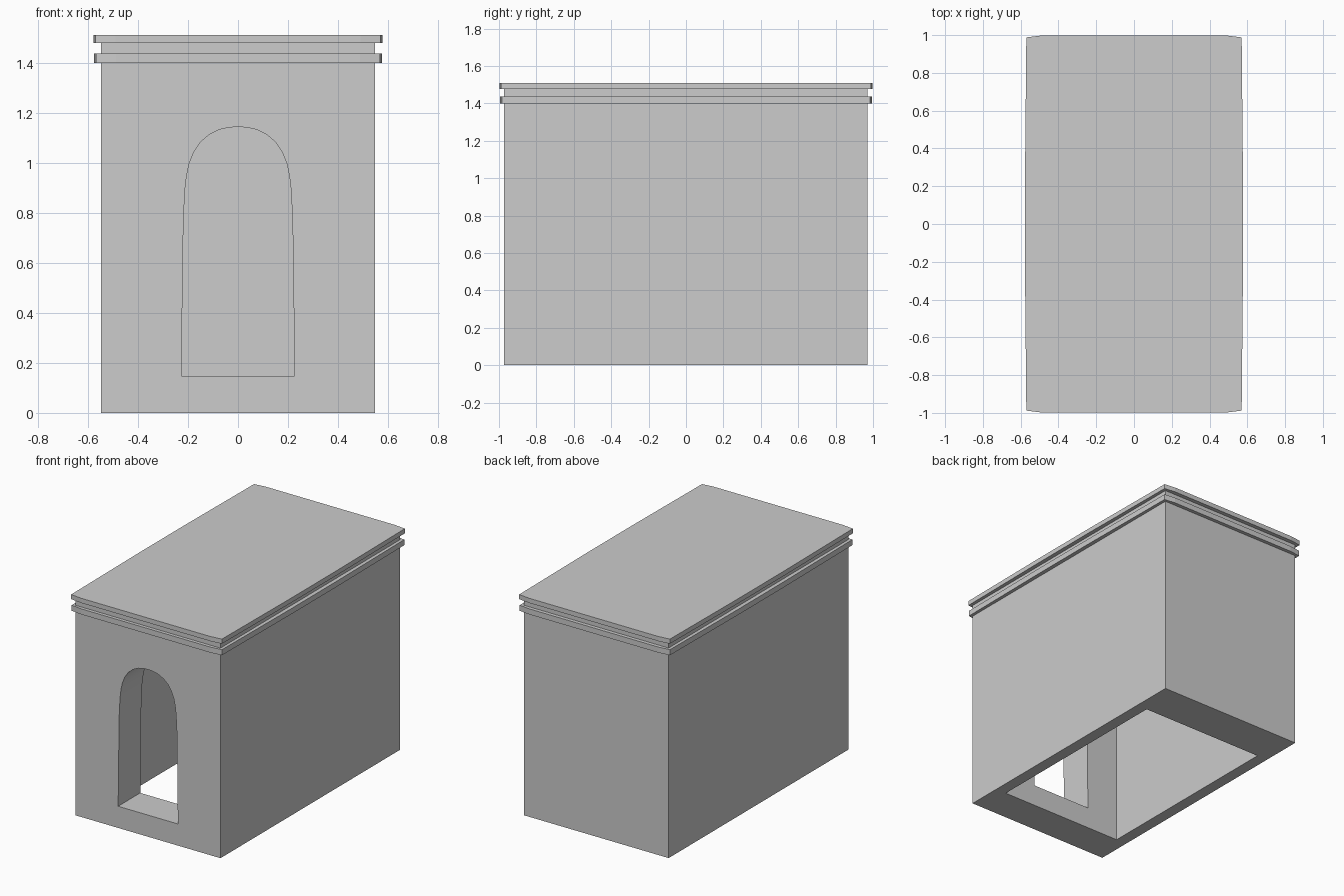
import bpy
import bmesh
import math
from mathutils import Vector

cube = bpy.data.objects.get("Cube")
if cube:
    bpy.data.objects.remove(cube, do_unlink=True)

stone = bpy.data.materials.new("grey_stone")
stone.use_nodes = True
grey = (0.604, 0.604, 0.604, 1)
stone.diffuse_color = grey
stone.node_tree.nodes["Principled BSDF"].inputs["Base Color"].default_value = grey


def prism(name, outline, offset):
    """Extrude a closed outline of 3D points along an offset."""
    bm = bmesh.new()
    face = bm.faces.new([bm.verts.new(p) for p in outline])
    result = bmesh.ops.extrude_face_region(bm, geom=[face])
    moved = [g for g in result["geom"] if isinstance(g, bmesh.types.BMVert)]
    bmesh.ops.translate(bm, verts=moved, vec=Vector(offset))
    bmesh.ops.recalc_face_normals(bm, faces=bm.faces)
    mesh = bpy.data.meshes.new(name)
    bm.to_mesh(mesh)
    bm.free()
    mesh.materials.append(stone)
    obj = bpy.data.objects.new(name, mesh)
    bpy.context.collection.objects.link(obj)
    return obj


def box(name, x, y0, y1, z0, z1):
    outline = [(-x, y0, z0), (x, y0, z0), (x, y1, z0), (-x, y1, z0)]
    return prism(name, outline, (0, 0, z1 - z0))


def cut(target, cutter):
    """Subtract the cutter from the target, then discard the cutter."""
    cutter.hide_render = True
    mod = target.modifiers.new("cut", "BOOLEAN")
    mod.operation = "DIFFERENCE"
    mod.solver = "EXACT"
    mod.object = cutter
    bpy.context.view_layer.objects.active = target
    bpy.ops.object.modifier_apply(modifier=mod.name)
    bpy.data.objects.remove(cutter, do_unlink=True)


# Hollow body, open underneath, rising through the cornice
body = box("walls", 0.548, -0.972, 0.97, 0, 1.49)
cut(body, box("room_cutter", 0.468, -0.733, 0.685, -0.2, 1.33))

# Arched doorway through the front wall
half = [(0.226, 0.148), (0.222, 0.49), (0.218, 0.77), (0.212, 0.89),
        (0.205, 0.95), (0.194, 1.0), (0.176, 1.044), (0.15, 1.082),
        (0.115, 1.112), (0.075, 1.132), (0.035, 1.141)]
arch = half + [(0, 1.143)] + [(-x, z) for x, z in reversed(half)]
cut(body, prism("door_cutter", [(x, -1.2, z) for x, z in arch], (0, 0.6, 0)))

# Two thin cornice slabs with slightly bowed edges
quarter = [(0.577, 0.25), (0.57, 0.988), (0.49, 0.998)]
for name, z, height, scale in (("lower_cornice", 1.398, 0.038, 0.997),
                               ("roof_slab", 1.478, 0.032, 1)):
    right = [(x, -y) for x, y in reversed(quarter)] + quarter
    plan = right + [(-x, -y) for x, y in right]
    prism(name, [(x * scale, y * scale, z) for x, y in plan], (0, 0, height))

# Smooth the arch while keeping the masonry edges crisp
bpy.ops.object.select_all(action="DESELECT")
body.select_set(True)
bpy.context.view_layer.objects.active = body
bpy.ops.object.shade_smooth_by_angle(angle=math.radians(30))
